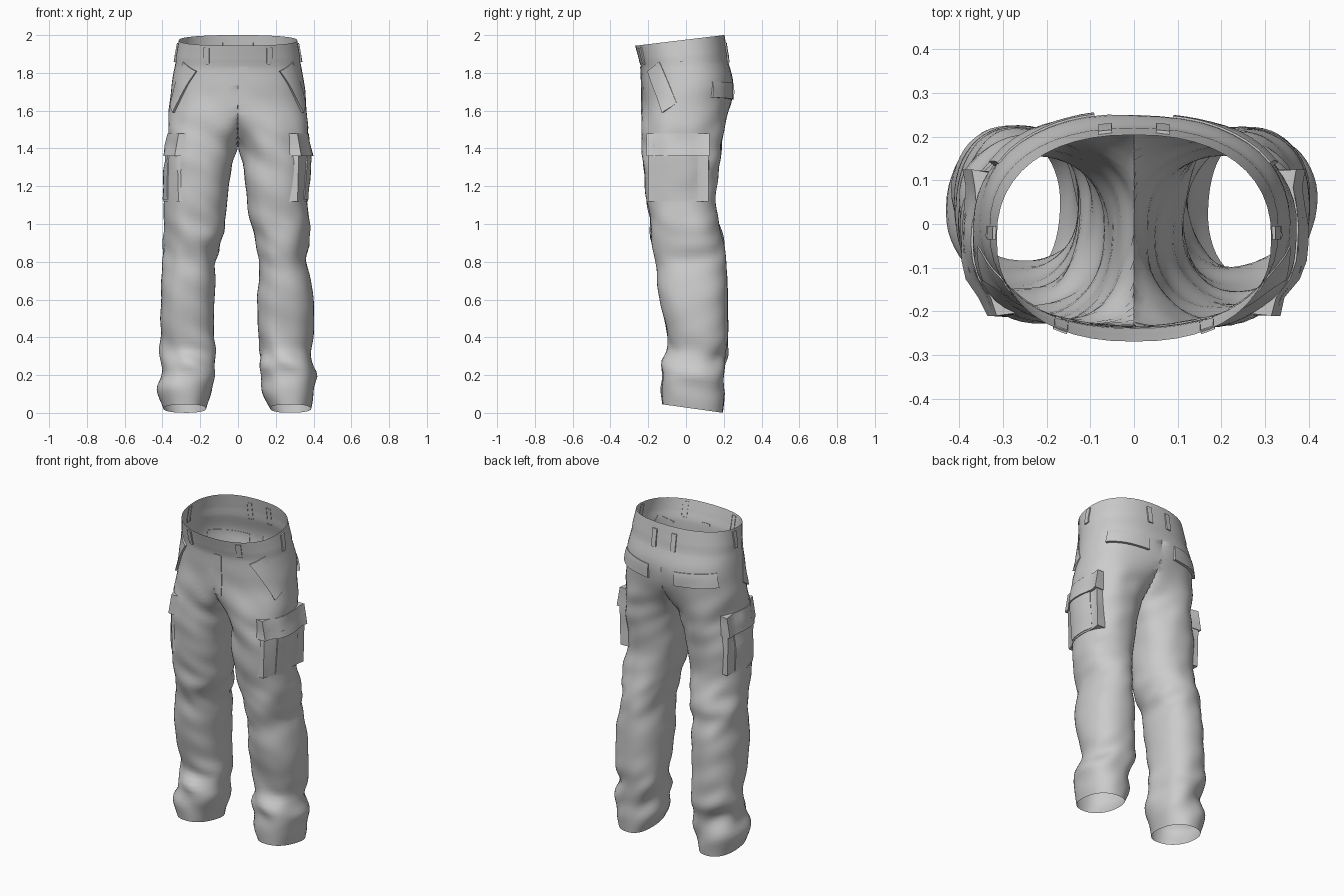
import bpy
import bmesh
from math import sin, cos, asin, acos, pi, exp, copysign
from mathutils import Vector, noise

if "Cube" in bpy.data.objects:
    bpy.data.objects.remove(bpy.data.objects["Cube"])

cloth = bpy.data.materials.new("grey cloth")
cloth.use_nodes = True
COLOUR = (0.6, 0.6, 0.6, 1)
cloth.diffuse_color = COLOUR
cloth.node_tree.nodes["Principled BSDF"].inputs["Base Color"].default_value = COLOUR

# Cross-sections: height, left inner/outer x, right inner/outer x, front y, back y.
# A negative inner x means the legs overlap and merge into the pelvis.
SECTIONS = [
    (.028, .17, .385, .17, .395, -.125, .195),
    (.12, .13, .4, .14, .425, -.13, .2),
    (.2, .125, .42, .12, .405, -.12, .2),
    (.26, .12, .4, .12, .4, -.13, .205),
    (.34, .115, .39, .125, .405, -.09, .22),
    (.6, .1, .4, .125, .41, -.14, .22),
    (.8, .11, .365, .115, .395, -.16, .21),
    (.95, .07, .38, .085, .385, -.18, .185),
    (1.1, .05, .365, .065, .39, -.205, .155),
    (1.25, .03, .37, .04, .385, -.22, .17),
    (1.4, .01, .37, .01, .37, -.225, .185),
    (1.47, -.03, .37, -.03, .37, -.23, .195),
    (1.55, -.14, .365, -.14, .365, -.23, .21),
    (1.66, -.32, .36, -.32, .36, -.23, .24),
    (1.75, -.35, .35, -.35, .35, -.235, .25),
    (1.86, -.33, .33, -.33, .33, -.24, .22),
    (1.976, -.31, .31, -.31, .31, -.265, .2),
]
BOTTOM, TOP = SECTIONS[0][0], SECTIONS[-1][0]
SQUARENESS = 2 / 2.3


def slope(i, k):
    a, b = SECTIONS[max(i - 1, 0)], SECTIONS[min(i + 1, len(SECTIONS) - 1)]
    return (b[k] - a[k]) / (b[0] - a[0])


def section(side, z):
    """Centre and half sizes of one leg's outline at a height."""
    z = min(max(z, BOTTOM), TOP)
    i = max(n for n in range(len(SECTIONS) - 1) if SECTIONS[n][0] <= z)
    a, b = SECTIONS[i], SECTIONS[i + 1]
    h = b[0] - a[0]
    t = (z - a[0]) / h

    def value(k):
        u = 1 - t
        return (u * u * (1 + 2 * t) * a[k] + t * t * (3 - 2 * t) * b[k]
                + h * t * u * (u * slope(i, k) - t * slope(i + 1, k)))

    inner, outer = (value(1), value(2)) if side > 0 else (value(3), value(4))
    front, back = value(5), value(6)
    return ((inner + outer) / 2, (outer - inner) / 2,
            (front + back) / 2, (back - front) / 2)


def bump(z, centre, width):
    return exp(-((z - centre) / width) ** 2)


def power(v, e):
    return copysign(abs(v) ** e, v)


def surface(side, angle, z):
    """Point on the trousers; angle 0 is the outer side, positive is the back."""
    xc, a, yc, b = section(side, z)
    c, s = power(cos(angle), SQUARENESS), power(sin(angle), SQUARENESS)
    x, y = max(0, xc + a * c), yc + b * s
    # Creases gather at the ankle, behind the knee and at the crotch
    amount = (.004 + .015 * bump(z, .28, .13) + .014 * bump(z, .9, .16)
              + .009 * bump(z, 1.42, .14)) * min(1, max(0, (1.86 - z) * 5))
    fold = noise.noise(Vector((side * x * 6, y * 6, z * 9 + side * x * 5)))
    push = amount * 1.5 * fold + (.004 if z > 1.86 else 0)
    if x > 0:
        x = max(0, x + push * c)
    y += push * s
    # Hem drops at the back, waist rises at the back
    tilt = -.14 * max(0, 1 - (z - BOTTOM) / .4) + .12 * max(0, 1 - (TOP - z) / .3)
    return Vector((side * x, y, z + tilt * y))


def finish(name, bm):
    mesh = bpy.data.meshes.new(name)
    bm.to_mesh(mesh)
    bm.free()
    mesh.materials.append(cloth)
    obj = bpy.data.objects.new(name, mesh)
    bpy.context.collection.objects.link(obj)
    bpy.ops.object.select_all(action="DESELECT")
    obj.select_set(True)
    bpy.context.view_layer.objects.active = obj
    bpy.ops.object.shade_smooth_by_angle(angle=pi / 4)


def quad(bm, side, corners):
    bm.faces.new(corners if side > 0 else corners[::-1])


# Trouser shell: both legs lofted from hem to waist, welded on the centre line
ROWS, SPOKES = 80, 48
shell = bmesh.new()
for side in (1, -1):
    rings = [[shell.verts.new(surface(side, 2 * pi * j / SPOKES,
                                      BOTTOM + (TOP - BOTTOM) * i / ROWS))
              for j in range(SPOKES)] for i in range(ROWS + 1)]
    for low, high in zip(rings, rings[1:]):
        for j in range(SPOKES):
            k = (j + 1) % SPOKES
            corners = [low[j], low[k], high[k], high[j]]
            if any(abs(v.co.x) > 1e-5 for v in corners):
                quad(shell, side, corners)
bmesh.ops.remove_doubles(shell, verts=shell.verts[:], dist=.0002)
bmesh.ops.delete(shell, geom=[v for v in shell.verts if not v.link_faces], context="VERTS")
finish("trousers", shell)


def locate(side, facing, u, z):
    """Angle on the outline for a y (outer side) or an x (front and back)."""
    xc, a, yc, b = section(side, z)
    ratio = (u - yc) / b if facing == "side" else (u - xc) / a
    ratio = power(min(max(ratio, -.99), .99), 1 / SQUARENESS)
    if facing == "side":
        return asin(ratio)
    return acos(ratio) * (-1 if facing == "front" else 1)


def blend(values, s, t):
    """Bilinear mix of top start, top end, bottom end, bottom start."""
    a, b, c, d = values
    return (a * (1 - s) + b * s) * (1 - t) + (d * (1 - s) + c * s) * t


def patch(name, side, facing, corners, lifts, plate=None, steps=8):
    """Raised cloth piece following the surface, with its rim tucked in."""
    bm = bmesh.new()
    us, zs = zip(*corners)
    grid = []
    for i in range(-1, steps + 2):
        row = []
        for j in range(-1, steps + 2):
            s, t = (min(max(n, 0), steps) / steps for n in (j, i))
            u, z = blend(us, s, t), blend(zs, s, t)
            angle = locate(side, facing, u, z)
            p = surface(side, angle, z)
            along = surface(side, angle + .02, z) - surface(side, angle - .02, z)
            out = Vector((along.y, -along.x, 0)).normalized() * side
            if 0 <= i <= steps and 0 <= j <= steps:
                lift = blend(lifts, s, t)
                p += out * lift
                if plate is not None:
                    p.x = side * max(abs(p.x), plate + .17 * u + lift)
                    p.y = u
            else:
                p -= out * .003
            row.append(bm.verts.new(p))
        grid.append(row)
    turn = side if facing != "front" else -side
    if facing == "back":
        turn = -side
    if facing == "front":
        turn = side
    for top, low in zip(grid, grid[1:]):
        for j in range(len(top) - 1):
            quad(bm, turn, [low[j], low[j + 1], top[j + 1], top[j]])
    finish(name, bm)


def box(u0, u1, low, high):
    return [(u0, high), (u1, high), (u1, low), (u0, low)]


for side, word in ((1, "left"), (-1, "right")):
    # Belt loops
    flat = [.007] * 4
    patch(word + "_front_loop", side, "front", box(.15, .18, 1.86, 1.96), flat, steps=3)
    patch(word + "_side_loop", side, "side", box(-.035, -.005, 1.86, 1.96), flat, steps=3)
    patch(word + "_back_loop", side, "back", box(.08, .05, 1.84, 1.94), flat, steps=3)
    # Slanted front pocket
    patch(word + "_front_pocket", side, "side",
          [(-.195, 1.82), (-.14, 1.87), (-.05, 1.64), (-.12, 1.59)],
          [.012, .003, .003, .014])
    # Back pocket flap, wrapping towards the side
    patch(word + "_back_flap", side, "back",
          [(.31, 1.75), (.09, 1.74), (.09, 1.66), (.32, 1.67)],
          [.004, .004, .014, .018])
    # Cargo pocket: pouch, raised pleat and flap
    patch(word + "_cargo_pouch", side, "side", box(-.2, .12, 1.12, 1.42),
          [.012, .012, .004, .004], plate=.345)
    patch(word + "_cargo_pleat", side, "side", box(-.13, .06, 1.13, 1.4),
          [.018, .018, .008, .008], plate=.345)
    patch(word + "_cargo_flap", side, "side", box(-.21, .125, 1.36, 1.48),
          [.005, .005, .026, .026], plate=.345)

# Fly
patch("fly", 1, "front", box(.002, .05, 1.58, 1.85), [.004] * 4)
